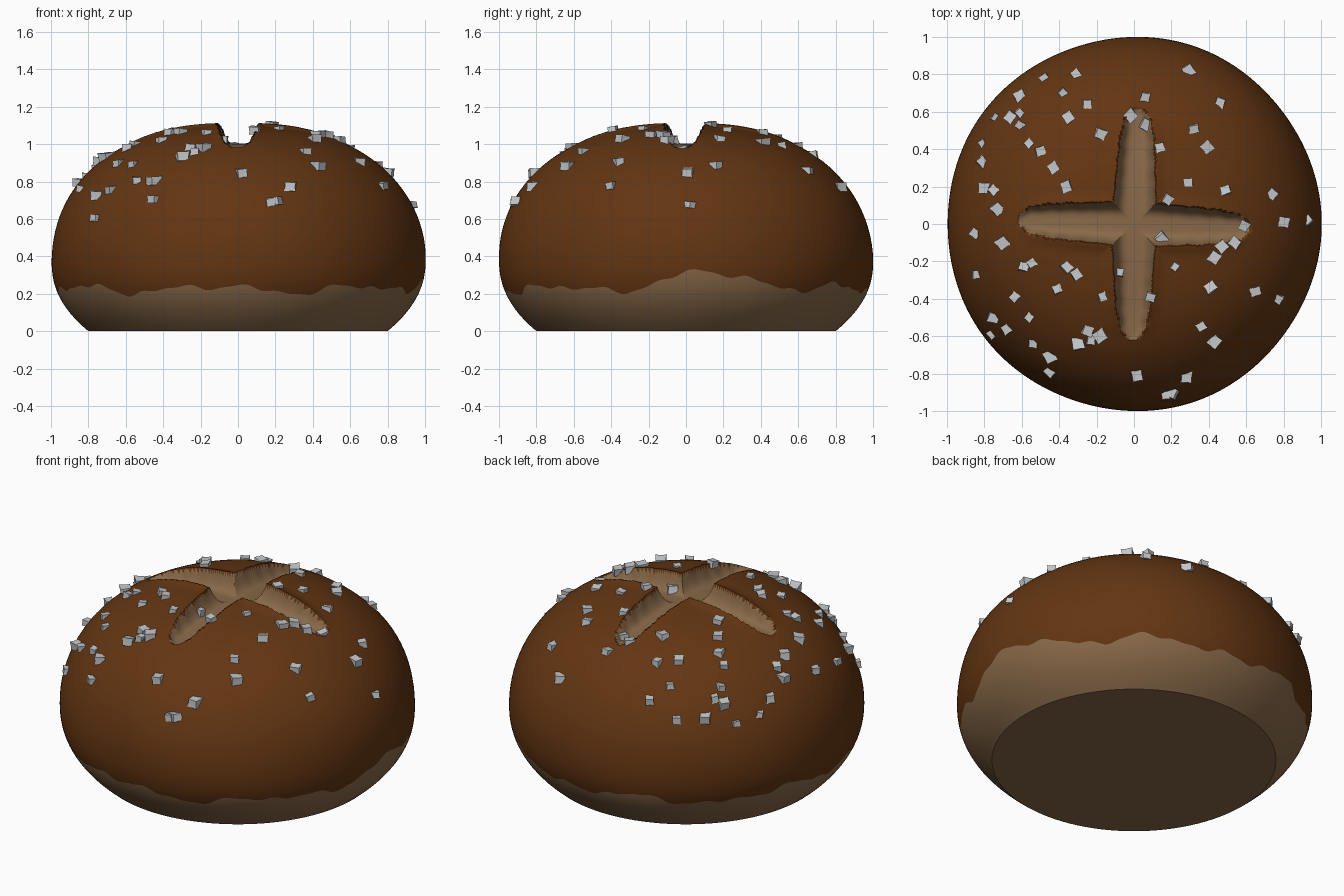
import bpy, bmesh, math, random
from mathutils import Vector, Matrix
from mathutils.bvhtree import BVHTree

if "Cube" in bpy.data.objects:
    bpy.data.objects.remove(bpy.data.objects["Cube"])

random.seed(4)
SEG = 256
WIDEST, TOP, ARM = 0.38, 1.10, 0.62


def material(name, color):
    m = bpy.data.materials.new(name)
    m.diffuse_color = (*color, 1)
    m.use_nodes = True
    m.node_tree.nodes["Principled BSDF"].inputs["Base Color"].default_value = m.diffuse_color
    return m


crust = material("brown crust", (0.125, 0.036, 0.006))
crumb = material("pale crumb", (0.25, 0.142, 0.066))
salt_white = material("salt grey white", (0.55, 0.57, 0.59))


def lower_radius(z):
    return 1 - 0.2 * ((WIDEST - z) / WIDEST) ** 2.3


def dome_height(r):
    return WIDEST + (TOP - WIDEST) * math.sqrt(max(0, 1 - r ** 2.5))


def crust_edge(t):
    """Wavy height where the pale base meets the crust, higher on the right."""
    waves = (0.018 * math.sin(7 * t + 1) + 0.013 * math.sin(13 * t + 2)
             + 0.009 * math.sin(23 * t) + 0.005 * math.sin(41 * t + 1))
    bump = 0.08 * math.exp(-(math.remainder(t - 0.15, 2 * math.pi) / 0.35) ** 2)
    return 0.225 + waves + bump


# Each arm of the cross cut: direction and sideways drift along its length
ARMS = [((0, 1), -0.035), ((0, -1), -0.01), ((1, 0), -0.035), ((-1, 0), -0.035)]


def cut(x, y):
    """Return (height change, inside the cut) at a point on the top."""
    depth, lip, inside = 0.0, 0.0, False
    for (dx, dy), drift in ARMS:
        u = x * dx + y * dy
        if not 0 <= u < ARM:
            continue
        k = u / ARM
        v = abs(-x * dy + y * dx - drift * u)
        w = 0.118 * math.sqrt(1 - k ** 8) * (1 - 0.33 * k)
        w += 0.004 * math.sin(60 * u) * k
        fade = 1 - k ** 4
        if v < w:
            inside = True
            depth = max(depth, (0.085 * fade + 0.012) * (1 - (v / w) ** 4))
        else:
            lip = max(lip, 0.016 * fade * math.exp(-((v - w) / 0.04) ** 2))
    return (-depth, True) if inside else (lip, False)


def make_object(name, bm, mats, angle):
    me = bpy.data.meshes.new(name)
    bm.to_mesh(me)
    bm.free()
    for m in mats:
        me.materials.append(m)
    ob = bpy.data.objects.new(name, me)
    bpy.context.collection.objects.link(ob)
    me.shade_smooth()
    me.set_sharp_from_angle(angle=math.radians(angle))
    return ob


# Bun: rings from the base, through the wavy crust edge, up to the pole
def column(t):
    h = crust_edge(t)
    pts = [(lower_radius(h * i / 8), h * i / 8) for i in range(8)]
    for i in range(6):
        z = h + (WIDEST - h) * i / 6
        pts.append((lower_radius(z), z))
    a_end = math.acos(0.7 ** 1.25)
    for i in range(16):
        r = math.cos(a_end * i / 16) ** 0.8
        pts.append((r, dome_height(r)))
    for i in range(60):
        r = 0.7 * (1 - i / 60)
        pts.append((r, dome_height(r)))
    return pts


bm = bmesh.new()
cols = []
for s in range(SEG):
    t = 2 * math.pi * s / SEG
    col = []
    for r, z in column(t):
        lump = 1 + 0.005 * math.sin(5 * t + 4 * z) * min(1, z * 2)
        x, y = r * math.cos(t) * lump, r * math.sin(t) * lump
        if z > 0.9:
            z += cut(x, y)[0]
        col.append(bm.verts.new((x, y, z)))
    cols.append(col)
pole = bm.verts.new((0, 0, TOP + cut(0, 0)[0]))

for s in range(SEG):
    a, b = cols[s], cols[(s + 1) % SEG]
    for i in range(len(a) - 1):
        f = bm.faces.new((a[i], b[i], b[i + 1], a[i + 1]))
        c = f.calc_center_median()
        in_cut = c.z > 0.85 and cut(c.x, c.y)[1]
        f.material_index = 1 if i < 8 or in_cut else 0
    bm.faces.new((a[-1], b[-1], pole)).material_index = 1
bm.faces.new([c[0] for c in reversed(cols)]).material_index = 1
tree = BVHTree.FromBMesh(bm)
make_object("bun", bm, [crust, crumb], 40)

# Salt crystals: dented little cubes resting on the surface
SALT = [(-.48, .78), (-.31, .80), (.29, .82), (-.61, .68), (-.38, .70), (-.25, .64),
        (.06, .68), (.46, .65), (-.74, .57), (-.66, .57), (-.61, .53), (-.61, .59),
        (-.35, .57), (-.18, .48), (.06, .53), (-.02, .58), (.32, .51), (-.81, .43),
        (-.56, .43), (-.50, .39), (.14, .41), (.39, .41), (-.81, .33), (-.43, .30),
        (-.36, .20), (-.80, .19), (-.75, .18), (-.73, .08), (.29, .22), (.49, .18),
        (.74, .16), (.18, .13), (.59, -.01), (.80, .01), (.93, .02), (-.85, -.05),
        (-.70, -.10), (.15, -.08), (.54, -.10), (.47, -.12), (.43, -.18), (-.84, -.27),
        (-.59, -.23), (-.55, -.21), (-.36, -.23), (-.31, -.27), (.22, -.23), (-.08, -.26),
        (-.64, -.39), (-.41, -.35), (-.17, -.39), (.09, -.39), (.41, -.34), (.65, -.36),
        (.77, -.40), (-.75, -.50), (-.56, -.50), (-.68, -.56), (-.76, -.59), (-.25, -.57),
        (-.54, -.64), (-.30, -.64), (-.23, -.62), (-.18, -.60), (.36, -.55), (.43, -.63),
        (-.45, -.71), (-.45, -.79), (.02, -.81), (.28, -.82), (.20, -.90), (.17, -.91)]

bm = bmesh.new()
for x, y in SALT:
    hit, normal, _, _ = tree.ray_cast(Vector((x, y, 3)), Vector((0, 0, -1)))
    if hit is None:
        continue
    size = random.uniform(0.042, 0.062)
    turn = normal.to_track_quat('Z', 'Y').to_matrix().to_4x4()
    mat = (Matrix.Translation(hit + normal * size * 0.2) @ turn
           @ Matrix.Rotation(random.uniform(0, 6.28), 4, 'Z')
           @ Matrix.Rotation(random.uniform(-0.2, 0.2), 4, 'X')
           @ Matrix.Diagonal((1, random.uniform(0.8, 1.1), 0.8, 1)))
    verts = bmesh.ops.create_cube(bm, size=size, matrix=mat)["verts"]
    edges = list({e for v in verts for e in v.link_edges})
    center = mat.translation
    for v in verts:
        v.co += (v.co - center) * random.uniform(-0.1, 0.15)
    new = bmesh.ops.subdivide_edges(bm, edges=edges, cuts=1, use_grid_fill=True)
    for v in {g for g in new["geom_inner"] if isinstance(g, bmesh.types.BMVert)}:
        v.co = center + (v.co - center) * 0.93
make_object("salt_crystals", bm, [salt_white], 35)
